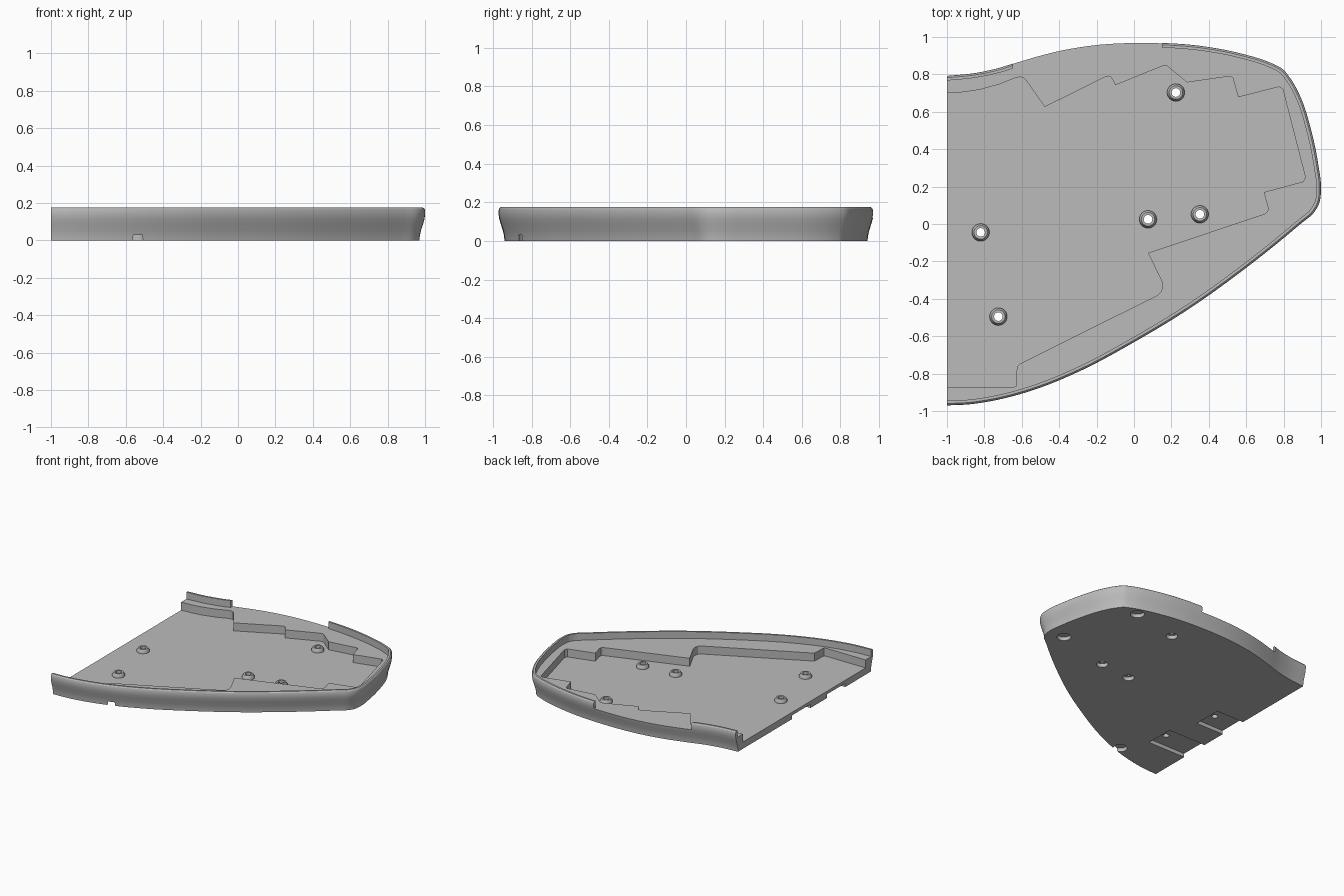
import bpy, bmesh, math
from mathutils import Vector
from mathutils.geometry import interpolate_bezier

if "Cube" in bpy.data.objects:
    bpy.data.objects.remove(bpy.data.objects["Cube"])

FLOOR, LEDGE, TOP = 0.055, 0.12, 0.175

grey = bpy.data.materials.new("plain_grey")
grey.diffuse_color = (0.5, 0.5, 0.5, 1)
grey.use_nodes = True
grey.node_tree.nodes["Principled BSDF"].inputs["Base Color"].default_value = grey.diffuse_color


def make_object(name, bm):
    bmesh.ops.recalc_face_normals(bm, faces=bm.faces[:])
    mesh = bpy.data.meshes.new(name)
    bm.to_mesh(mesh)
    bm.free()
    mesh.materials.append(grey)
    obj = bpy.data.objects.new(name, mesh)
    bpy.context.collection.objects.link(obj)
    return obj


def loft(name, rings):
    """Skin closed rings of 3D points and cap both ends."""
    bm = bmesh.new()
    loops = [[bm.verts.new(p) for p in ring] for ring in rings]
    n = len(loops[0])
    for a, b in zip(loops, loops[1:]):
        for i in range(n):
            j = (i + 1) % n
            bm.faces.new((a[i], a[j], b[j], b[i]))
    bm.faces.new(loops[0])
    bm.faces.new(loops[-1])
    return make_object(name, bm)


def prism(name, pts, z0, z1):
    return loft(name, [[(x, y, z) for x, y in pts] for z in (z0, z1)])


def box(name, x0, x1, y0, y1, z0, z1):
    return prism(name, [(x0, y0), (x1, y0), (x1, y1), (x0, y1)], z0, z1)


def turned(name, x, y, profile, sides=32):
    """Round part from (radius, z) pairs."""
    angles = [2 * math.pi * i / sides for i in range(sides)]
    return loft(name, [[(x + r * math.cos(a), y + r * math.sin(a), z) for a in angles]
                       for r, z in profile])


def combine(target, other, operation="DIFFERENCE"):
    mod = target.modifiers.new("cut", "BOOLEAN")
    mod.object, mod.operation, mod.solver = other, operation, "EXACT"
    bpy.context.view_layer.objects.active = target
    bpy.ops.object.modifier_apply(modifier=mod.name)
    bpy.data.objects.remove(other)


def smooth_path(points, steps=5):
    """Curve through all points, with chord-length tangents."""
    p = [Vector((x, y, 0)) for x, y in points]
    p = [2 * p[0] - p[1]] + p + [2 * p[-1] - p[-2]]
    tangents = [None]
    for a, b, c in zip(p, p[1:], p[2:]):
        d0, d1 = (b - a).length, (c - b).length
        tangents.append(((b - a) / d0 * d1 + (c - b) / d1 * d0) / (d0 + d1))
    out = []
    for i in range(1, len(p) - 2):
        d = (p[i + 1] - p[i]).length / 3
        seg = interpolate_bezier(p[i], p[i] + tangents[i] * d,
                                 p[i + 1] - tangents[i + 1] * d, p[i + 1], steps + 1)
        out += [v.copy() for v in seg[:-1]]
    return out + [p[-2]]


def inset(path, amount):
    """Move the open outline inward, keeping both ends on the straight left side."""
    out = []
    for i, v in enumerate(path):
        t = (path[min(i + 1, len(path) - 1)] - path[max(i - 1, 0)]).normalized()
        out.append((v.x + t.y * amount, v.y - t.x * amount))
    out[0] = (-1, path[0].y - amount)
    out[-1] = (-1, path[-1].y + amount)
    return out


# Outer edge of the tray, from back left round to front left
outline = smooth_path([
    (-1, .792), (-.85, .807), (-.72, .835), (-.61, .87), (-.4, .927), (-.18, .961),
    (.03, .97), (.15, .968), (.35, .953), (.57, .912), (.73, .862), (.795, .828),
    (.835, .78), (.89, .68), (.945, .51), (.985, .32), (1, .187), (.99, .11),
    (.965, .065), (.89, 0), (.57, -.257), (.3, -.45), (0, -.632), (-.29, -.787),
    (-.557, -.894), (-.72, -.938), (-.88, -.964), (-1, -.97)])

# Body with a flared wall and rounded top edge
section = [(.03, 0), (.028, .025), (.021, .055), (.01, .09), (.003, .115), (0, .135),
           (0, .16), (.003, .169), (.01, TOP)]
tray = loft("tray", [[(x, y, z) for x, y in inset(outline, d)] for d, z in section])

# Space inside the thin rim, open on the left
inner = inset(outline, .025)
combine(tray, prism("rim_cutter", [(-1.1, inner[0][1])] + inner + [(-1.1, inner[-1][1])],
                    LEDGE, .3))

# Gap in the back rim
combine(tray, box("gap_cutter", -.648, .15, .7, 1.1, LEDGE, .3))

# Stepped cavity below the ledge
cavity = [(-1.1, .70), (-1, .70), (-.91, .705), (-.825, .718), (-.72, .747), (-.637, .78),
          (-.61, .786), (-.592, .782), (-.575, .765), (-.477, .626), (-.15, .788), (-.135, .79),
          (-.122, .785), (-.1, .742), (.16, .848), (.175, .846), (.284, .757), (.514, .79),
          (.528, .78), (.557, .678), (.775, .733), (.795, .722), (.916, .25), (.905, .227),
          (.694, .17), (.716, .09), (.715, .07), (.703, .056), (.075, -.155), (.148, -.305),
          (.152, -.335), (.145, -.362), (.123, -.382), (-.61, -.747), (-.623, -.76),
          (-.627, -.78), (-.627, -.855), (-.632, -.868), (-.645, -.873), (-1.1, -.873)]
combine(tray, prism("cavity_cutter", cavity, FLOOR, .2))

# Pockets under the left edge
for x1, y0, y1 in ((-.66, -.612, -.378), (-.75, -.167, .067)):
    combine(tray, box("pocket_cutter", -1.1, x1, y0, y1, -.1, .03))

# Screw posts with through holes; the right three are counterbored below
posts = [(-.82, -.045, False), (-.725, -.495, False), (.075, .025, True),
         (.352, .052, True), (.224, .703, True)]
for x, y, counterbored in posts:
    combine(tray, turned("screw_post", x, y, [(.047, .045), (.047, .066), (.036, .085)]), "UNION")
    combine(tray, turned("hole_cutter", x, y, [(.023, -.1), (.023, .2)]))
    if counterbored:
        combine(tray, turned("counterbore_cutter", x, y, [(.043, -.1), (.043, .03)]))

# Round recesses for the feet
for x, y in ((.63, .79), (.83, .18), (-.55, -.815)):
    combine(tray, turned("foot_cutter", x, y, [(.052, -.1), (.052, .03)]))

# Smooth shading with sharp edges kept
bpy.ops.object.select_all(action="DESELECT")
tray.select_set(True)
bpy.context.view_layer.objects.active = tray
bpy.ops.object.shade_smooth_by_angle(angle=math.radians(30))
